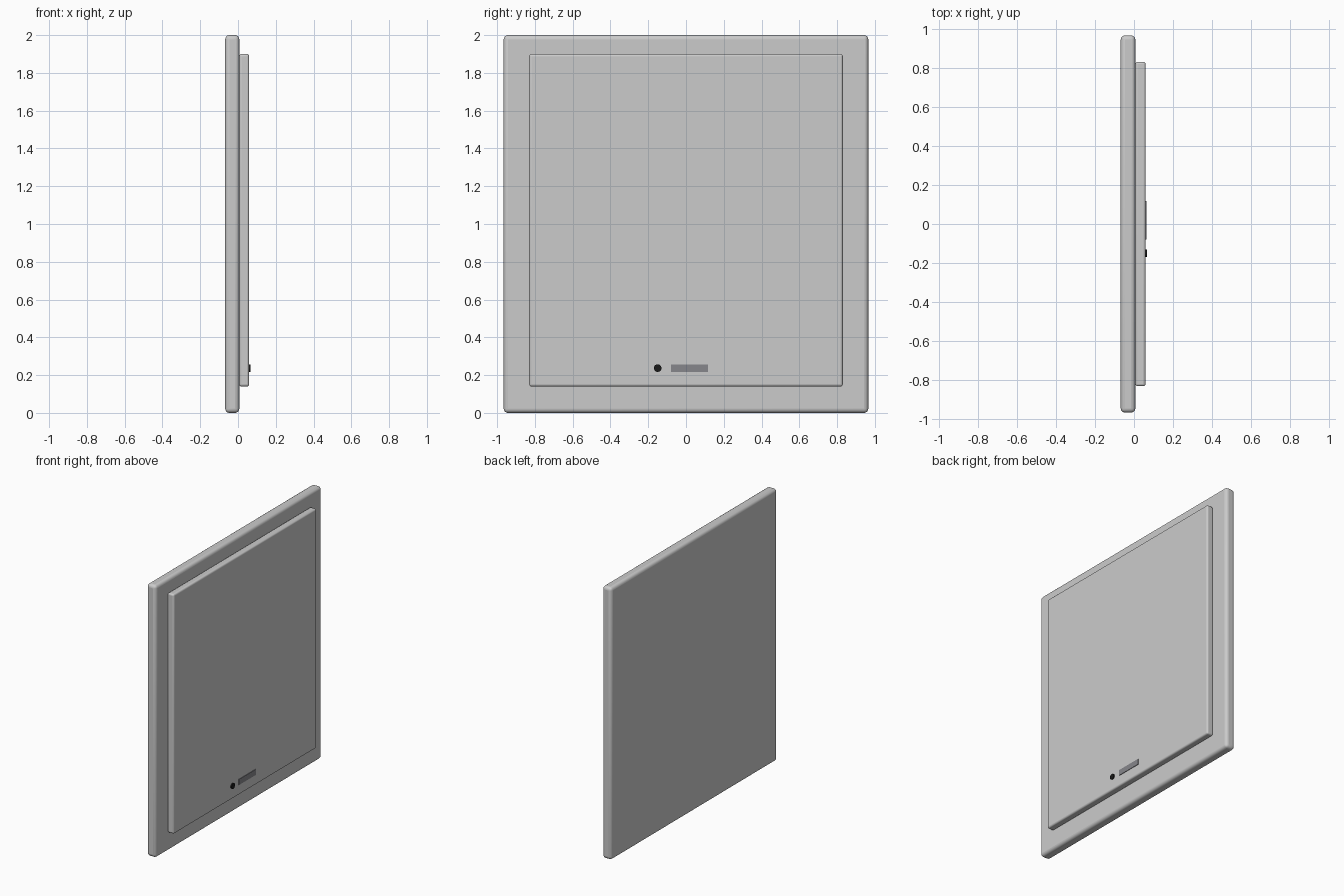
import bpy
from math import radians

if "Cube" in bpy.data.objects:
    bpy.data.objects.remove(bpy.data.objects["Cube"])


def finish(obj, bevel, segments):
    if bevel:
        mod = obj.modifiers.new("rounded_edges", 'BEVEL')
        mod.width = bevel
        mod.segments = segments
        mod.limit_method = 'ANGLE'
    bpy.ops.object.shade_smooth_by_angle(angle=radians(35))


def box(name, x, y, z, bevel=0, segments=4):
    bpy.ops.mesh.primitive_cube_add(
        size=1, location=[(a + b) / 2 for a, b in (x, y, z)])
    obj = bpy.context.object
    obj.name = name
    obj.scale = [b - a for a, b in (x, y, z)]
    bpy.ops.object.transform_apply(location=False, rotation=False, scale=True)
    finish(obj, bevel, segments)
    return obj


def paint(obj, name, color):
    mat = bpy.data.materials.new(name)
    mat.diffuse_color = color
    mat.use_nodes = True
    mat.node_tree.nodes["Principled BSDF"].inputs["Base Color"].default_value = mat.diffuse_color
    obj.data.materials.append(mat)


# Large rounded backing plate
box("back_plate", (-0.068, 0.007), (-0.965, 0.965), (0, 2), 0.022)

# Smaller raised panel on the +x face
box("raised_panel", (0.007, 0.059), (-0.83, 0.83), (0.14, 1.90), 0.012)

# Thin label strip near the bottom
strip = box("label_strip", (0.056, 0.063), (-0.08, 0.117), (0.216, 0.257))
paint(strip, "strip_grey", (0.24, 0.24, 0.26, 1))

# Round black button beside the strip
bpy.ops.mesh.primitive_cylinder_add(
    vertices=32, radius=0.02, depth=0.012,
    location=(0.061, -0.15, 0.237), rotation=(0, radians(90), 0))
button = bpy.context.object
button.name = "round_button"
finish(button, 0, 0)
paint(button, "button_black", (0.01, 0.01, 0.01, 1))
